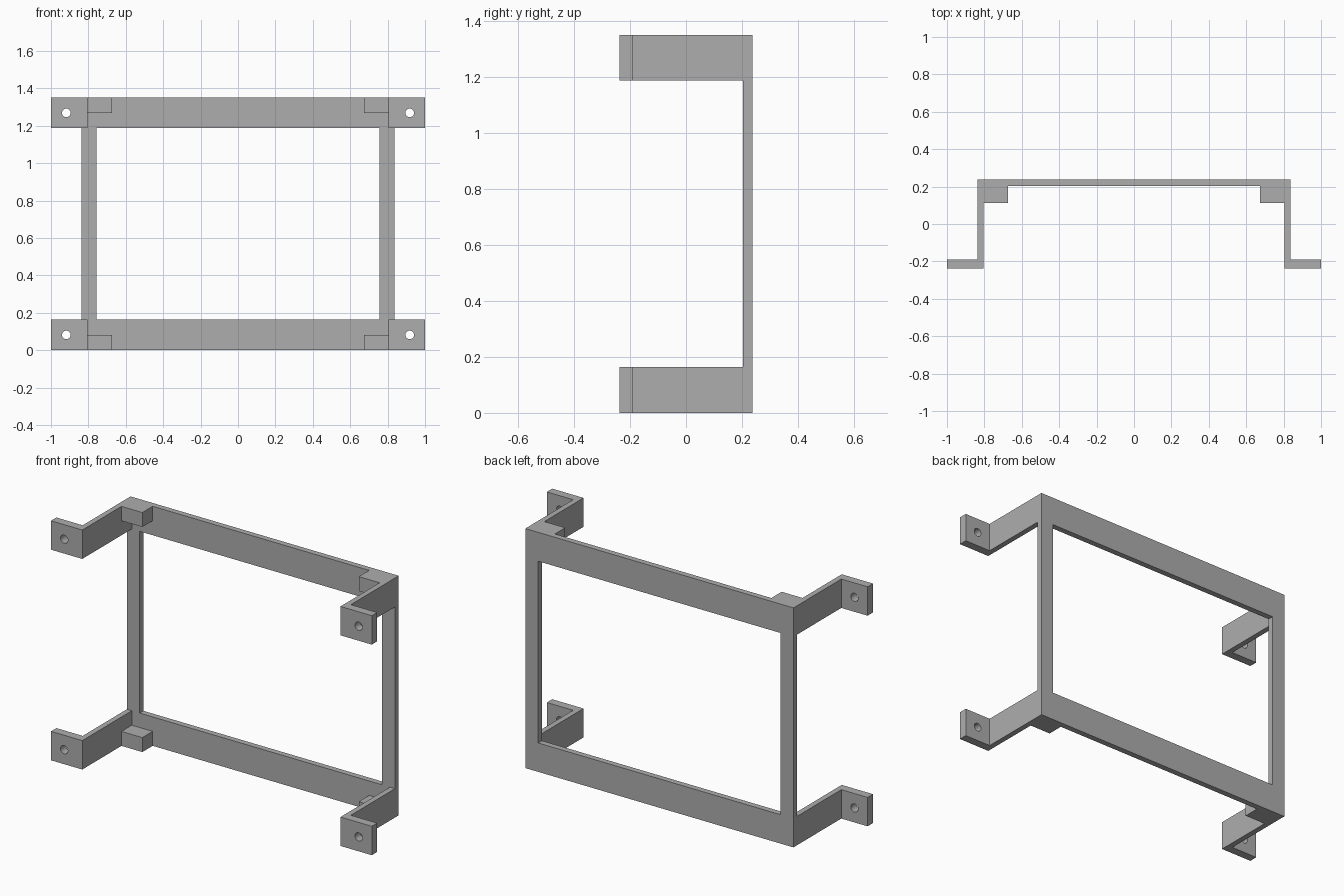
import bpy
import bmesh
from mathutils import Matrix

cube = bpy.data.objects.get("Cube")
if cube:
    bpy.data.objects.remove(cube, do_unlink=True)

# Main dimensions
HEIGHT, BAR = 1.35, 0.163
FRONT, BACK = -0.237, 0.237
PANEL = 0.204              # front face of the frame
ARM_IN, ARM_OUT = 0.805, 0.836
TAB_BACK = -0.189
HOLE_X, HOLE_R = 0.918, 0.023

grey = bpy.data.materials.new("plain grey")
grey.use_nodes = True
colour = (0.42, 0.42, 0.42, 1)
grey.diffuse_color = colour
grey.node_tree.nodes["Principled BSDF"].inputs["Base Color"].default_value = colour


def make_object(name, bm):
    bmesh.ops.recalc_face_normals(bm, faces=bm.faces)
    mesh = bpy.data.meshes.new(name)
    bm.to_mesh(mesh)
    bm.free()
    mesh.materials.append(grey)
    obj = bpy.data.objects.new(name, mesh)
    bpy.context.collection.objects.link(obj)
    return obj


def prism(name, outline, z0, z1):
    """Extrude an outline in the xy plane from z0 up to z1."""
    bm = bmesh.new()
    face = bm.faces.new([bm.verts.new((x, y, z0)) for x, y in outline])
    top = bmesh.ops.extrude_face_region(bm, geom=[face])["geom"]
    verts = [v for v in top if isinstance(v, bmesh.types.BMVert)]
    bmesh.ops.translate(bm, verts=verts, vec=(0, 0, z1 - z0))
    return make_object(name, bm)


def box(name, x0, x1, y0, y1, z0, z1):
    return prism(name, [(x0, y0), (x1, y0), (x1, y1), (x0, y1)], z0, z1)


def cut(obj, cutter):
    cutter.hide_render = True
    mod = obj.modifiers.new("cut", 'BOOLEAN')
    mod.operation, mod.solver, mod.object = 'DIFFERENCE', 'EXACT', cutter
    bpy.context.view_layer.objects.active = obj
    bpy.ops.object.modifier_apply(modifier=mod.name)
    bpy.data.objects.remove(cutter, do_unlink=True)


# Rectangular frame with its large opening
frame = box("frame", -ARM_OUT, ARM_OUT, PANEL, BACK, 0, HEIGHT)
cut(frame, box("opening", -0.756, 0.756, 0, 1, BAR, HEIGHT - BAR))

# Bent mounting brackets and inner corner blocks, one pair per corner
for side, s in (("left", 1), ("right", -1)):
    for level, low, block_low in (("lower", 0, 0),
                                  ("upper", HEIGHT - BAR, HEIGHT - BAR / 2)):
        outline = [(ARM_IN, PANEL), (ARM_IN, FRONT), (1, FRONT),
                   (1, TAB_BACK), (ARM_OUT, TAB_BACK), (ARM_OUT, PANEL)]
        bracket = prism(f"{level}_{side}_bracket",
                        [(s * x, y) for x, y in outline], low, low + BAR)

        # Screw hole through the tab
        bm = bmesh.new()
        bmesh.ops.create_cone(bm, cap_ends=True, segments=32, radius1=HOLE_R,
                              radius2=HOLE_R, depth=0.2)
        bm.transform(Matrix.Translation((s * HOLE_X, FRONT, low + BAR / 2))
                     @ Matrix.Rotation(1.570796, 4, 'X'))
        cut(bracket, make_object("hole", bm))

        x0, x1 = sorted((s * 0.675, s * ARM_IN))
        box(f"{level}_{side}_corner_block", x0, x1, 0.112, PANEL,
            block_low, block_low + BAR / 2)
